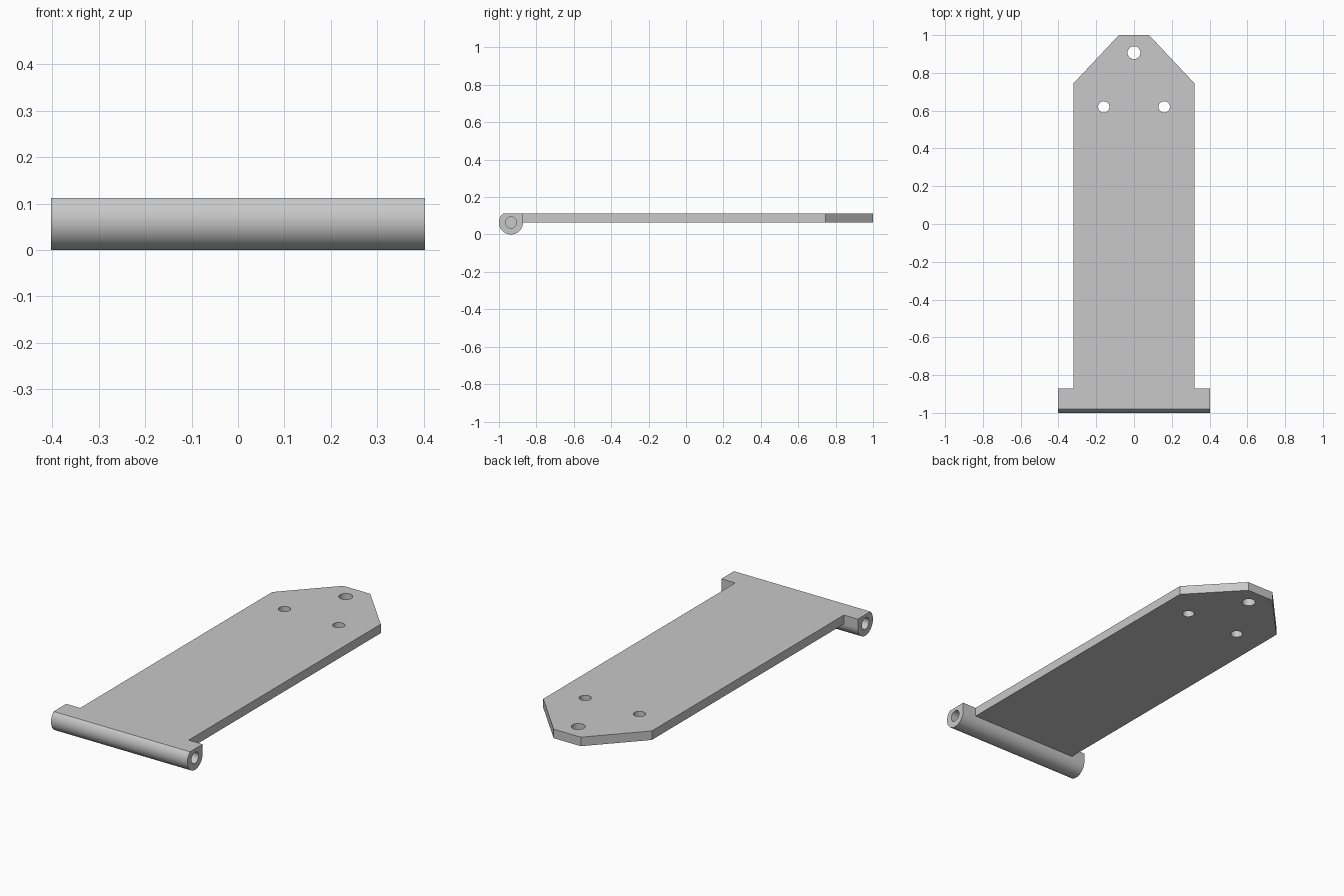
import bpy
import bmesh
from math import cos, sin, asin, pi, radians
from mathutils import Matrix, Vector

cube = bpy.data.objects.get("Cube")
if cube:
    bpy.data.objects.remove(cube, do_unlink=True)

TOP = 0.112          # upper face of the leaf
R = 0.064            # barrel radius and axis height
AXIS_Y = -1 + R      # barrel axis
HALF_BARREL = 0.402
HALF_LEAF = 0.32
BORE_DEPTH = 0.16

grey = bpy.data.materials.new("plain_grey")
grey.use_nodes = True
grey.diffuse_color = (0.58, 0.58, 0.58, 1)
grey.node_tree.nodes["Principled BSDF"].inputs["Base Color"].default_value = grey.diffuse_color


def add_object(name, bm):
    bmesh.ops.recalc_face_normals(bm, faces=bm.faces)
    mesh = bpy.data.meshes.new(name)
    bm.to_mesh(mesh)
    bm.free()
    mesh.materials.append(grey)
    obj = bpy.data.objects.new(name, mesh)
    bpy.context.collection.objects.link(obj)
    return obj


def prism(name, points, depth):
    """Extrude a planar outline along a vector."""
    bm = bmesh.new()
    face = bm.faces.new([bm.verts.new(p) for p in points])
    result = bmesh.ops.extrude_face_region(bm, geom=[face], use_keep_orig=True)
    verts = [v for v in result["geom"] if isinstance(v, bmesh.types.BMVert)]
    bmesh.ops.translate(bm, verts=verts, vec=Vector(depth))
    return add_object(name, bm)


def cylinder(name, centre, radius, length, axis="Z"):
    bm = bmesh.new()
    turn = Matrix.Rotation(pi / 2, 4, "Y") if axis == "X" else Matrix()
    bmesh.ops.create_cone(bm, cap_ends=True, segments=48, radius1=radius, radius2=radius,
                          depth=length, matrix=Matrix.Translation(centre) @ turn)
    return add_object(name, bm)


def combine(target, tool, operation):
    mod = target.modifiers.new(tool.name, "BOOLEAN")
    mod.operation = operation
    mod.solver = "EXACT"
    mod.object = tool
    bpy.context.view_layer.objects.active = target
    bpy.ops.object.modifier_apply(modifier=mod.name)
    bpy.data.objects.remove(tool, do_unlink=True)


# Flat leaf with a tapered far end
right = [(HALF_LEAF, AXIS_Y + R - 0.02), (HALF_LEAF, 0.745), (0.08, 1)]
outline = right + [(-x, y) for x, y in reversed(right)]
leaf = prism("hinge_leaf", [(x, y, R) for x, y in outline], (0, 0, TOP - R))

# Barrel: round below, cut level with the leaf, square at the back upper corner
start = asin((TOP - R) / R)
steps = 56
angles = [pi - start + (pi + start) * i / steps for i in range(steps + 1)]
profile = [(-HALF_BARREL, AXIS_Y + R * cos(a), R + R * sin(a)) for a in angles]
profile.append((-HALF_BARREL, AXIS_Y + R, TOP))
barrel = prism("barrel", profile, (2 * HALF_BARREL, 0, 0))
combine(leaf, barrel, "UNION")

# Screw holes
for x, y, radius in ((0, 0.907, 0.034), (-0.16, 0.62, 0.03), (0.16, 0.62, 0.03)):
    combine(leaf, cylinder("screw_hole", (x, y, TOP), radius, 0.3), "DIFFERENCE")

# Blind pin bores in both barrel ends
for side in (-1, 1):
    bore = cylinder("pin_bore", (side * HALF_BARREL, AXIS_Y, R), 0.03, 2 * BORE_DEPTH, "X")
    combine(leaf, bore, "DIFFERENCE")

bpy.ops.object.select_all(action="DESELECT")
leaf.select_set(True)
bpy.context.view_layer.objects.active = leaf
bpy.ops.object.shade_smooth_by_angle(angle=radians(30))
